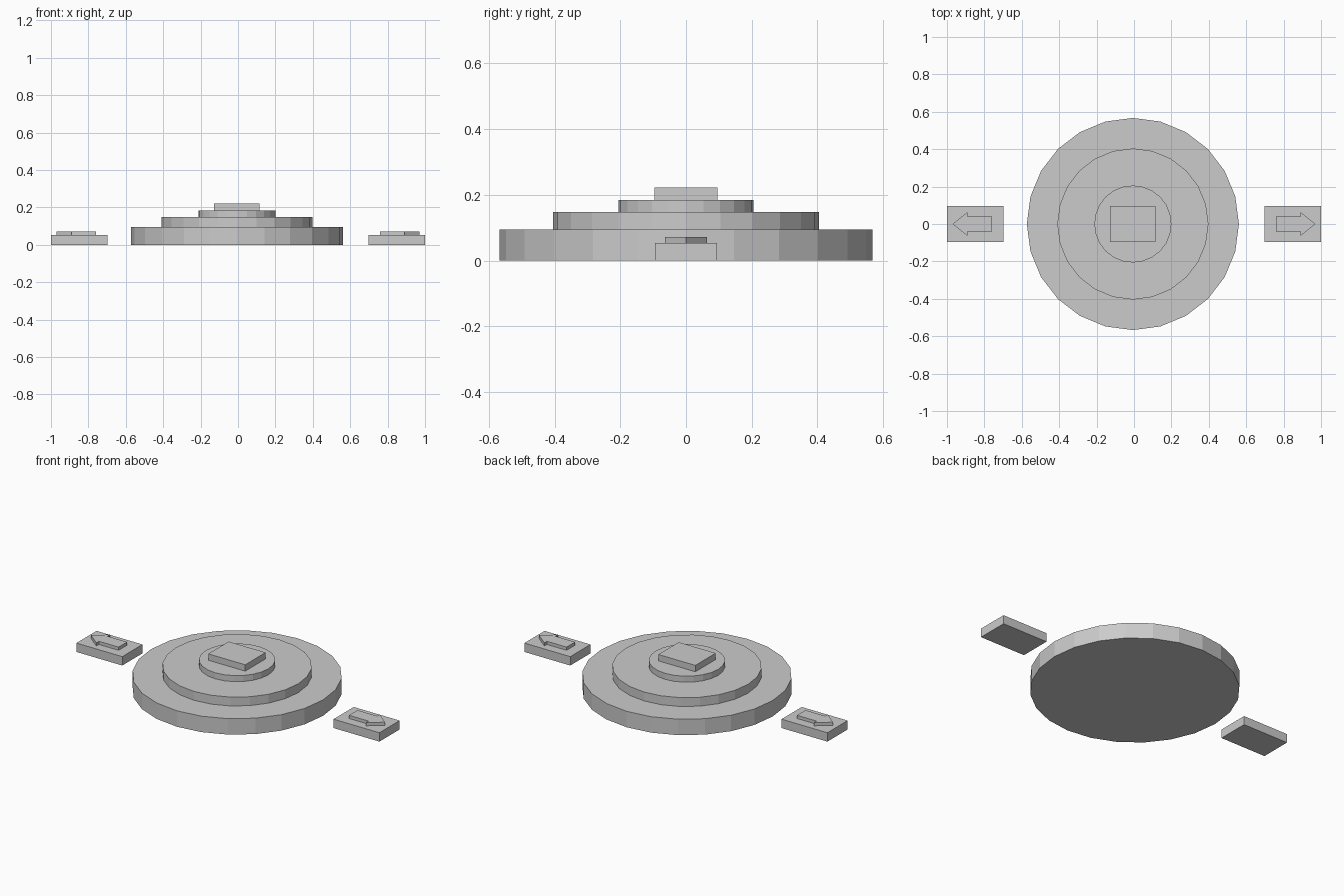
import bpy, math

if "Cube" in bpy.data.objects:
    bpy.data.objects.remove(bpy.data.objects["Cube"])


def prism(name, outline, z0, z1):
    """Extrude a counter-clockwise outline from z0 to z1."""
    n = len(outline)
    verts = [(x, y, z) for z in (z0, z1) for x, y in outline]
    faces = [tuple(reversed(range(n))), tuple(range(n, 2 * n))]
    faces += [(i, (i + 1) % n, n + (i + 1) % n, n + i) for i in range(n)]
    mesh = bpy.data.meshes.new(name)
    mesh.from_pydata(verts, [], faces)
    obj = bpy.data.objects.new(name, mesh)
    bpy.context.collection.objects.link(obj)
    return obj


def circle(radius, cx, sides=24):
    steps = [2 * math.pi * i / sides for i in range(sides)]
    return [(cx + radius * math.cos(a), radius * math.sin(a)) for a in steps]


def rect(x0, x1, half_y):
    return [(x0, -half_y), (x1, -half_y), (x1, half_y), (x0, half_y)]


# Stepped round base
CX = -0.006
for name, radius, z0, z1 in (("base_disc", 0.567, 0.0, 0.095),
                             ("middle_disc", 0.404, 0.095, 0.148),
                             ("top_disc", 0.206, 0.148, 0.184)):
    prism(name, circle(radius, CX), z0, z1)

# Rectangular button on top
prism("center_button", rect(-0.129, 0.115, 0.096), 0.184, 0.222)

# Side buttons with raised arrows pointing outward
ARROW = [(0.76, -0.04), (0.89, -0.04), (0.89, -0.064), (0.97, 0.0),
         (0.89, 0.064), (0.89, 0.04), (0.76, 0.04)]
for side, s in (("left", -1), ("right", 1)):
    def turned(pts):
        return [(s * x, s * y) for x, y in pts]
    prism(side + "_button", turned(rect(0.697, 1.0, 0.095)), 0.0, 0.053)
    prism(side + "_arrow", turned(ARROW), 0.053, 0.072)
